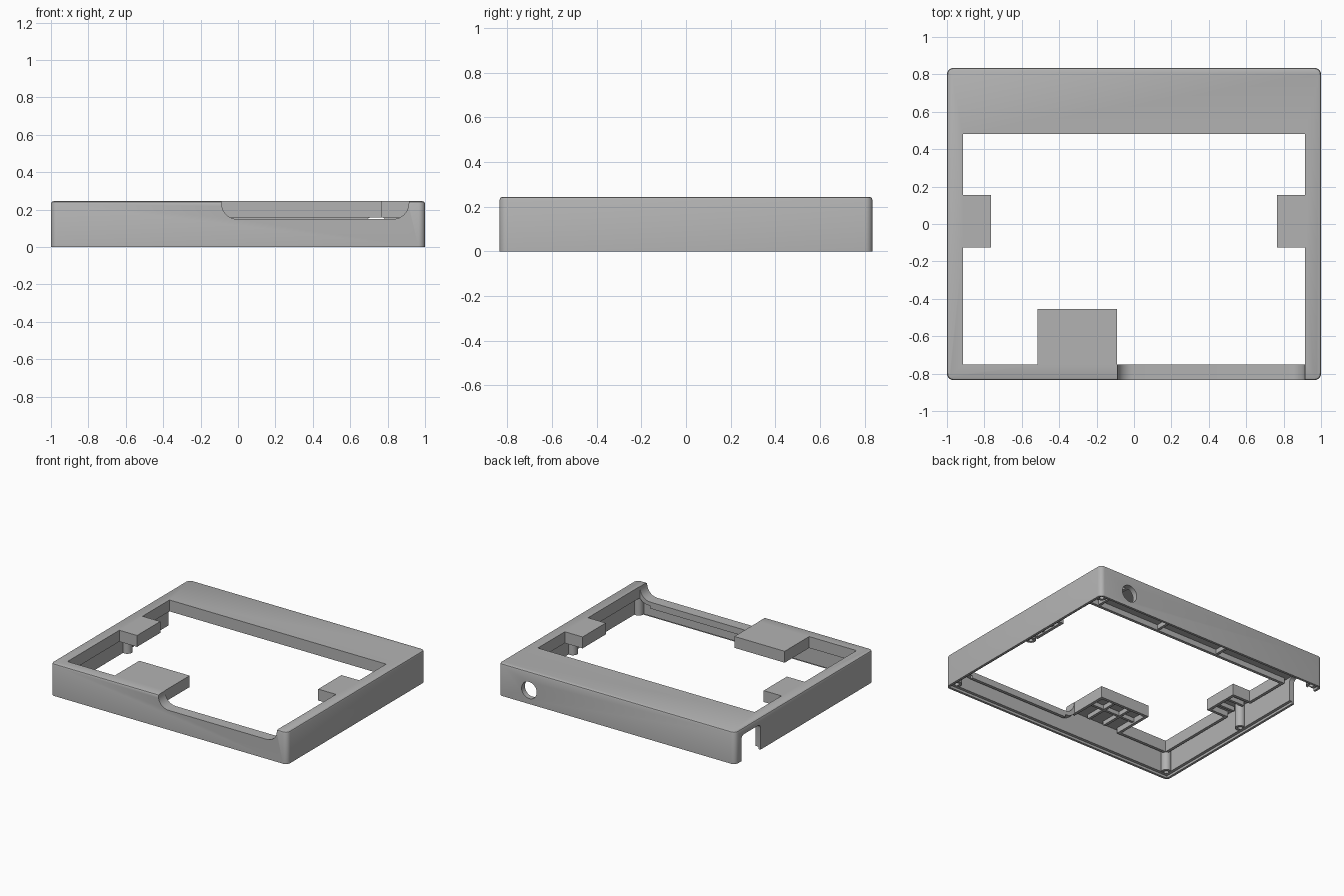
import bpy, bmesh, math
from mathutils import Matrix

if "Cube" in bpy.data.objects:
    bpy.data.objects.remove(bpy.data.objects["Cube"], do_unlink=True)

HX, HY, TOP = 1.0, 0.835, 0.245
WALL, ROOF, LIP_Z, LIP = 0.04, 0.2, 0.158, 0.022

grey = bpy.data.materials.new("plain grey")
grey.use_nodes = True
grey.diffuse_color = (0.45, 0.45, 0.45, 1)
grey.node_tree.nodes["Principled BSDF"].inputs["Base Color"].default_value = (0.45, 0.45, 0.45, 1)


def finish(name, bm):
    bmesh.ops.recalc_face_normals(bm, faces=bm.faces)
    mesh = bpy.data.meshes.new(name)
    bm.to_mesh(mesh)
    bm.free()
    mesh.materials.append(grey)
    ob = bpy.data.objects.new(name, mesh)
    bpy.context.collection.objects.link(ob)
    return ob


def prism(name, points, low, high, axis="z"):
    """Extrude an outline along z, or an x-z outline along y."""
    bm = bmesh.new()
    place = (lambda a, b, c: (a, b, c)) if axis == "z" else (lambda a, b, c: (a, c, b))
    face = bm.faces.new([bm.verts.new(place(a, b, low)) for a, b in points])
    new = bmesh.ops.extrude_face_region(bm, geom=[face])["geom"]
    shift = place(0, 0, high - low)
    bmesh.ops.translate(bm, vec=shift, verts=[v for v in new if isinstance(v, bmesh.types.BMVert)])
    return finish(name, bm)


def box(name, x0, x1, y0, y1, z0, z1):
    return prism(name, [(x0, y0), (x1, y0), (x1, y1), (x0, y1)], z0, z1)


def cylinder(name, x, y, z, radius, depth, lying=False):
    bm = bmesh.new()
    turn = Matrix.Rotation(math.pi / 2 if lying else 0, 4, "X")
    bmesh.ops.create_cone(bm, cap_ends=True, segments=32, radius1=radius, radius2=radius,
                          depth=depth, matrix=Matrix.Translation((x, y, z)) @ turn)
    return finish(name, bm)


def cut(target, tool):
    mod = target.modifiers.new("cut", "BOOLEAN")
    mod.operation, mod.solver, mod.object = "DIFFERENCE", "EXACT", tool
    bpy.context.view_layer.objects.active = target
    bpy.ops.object.modifier_apply(modifier=mod.name)
    bpy.data.objects.remove(tool, do_unlink=True)


def grow(points, d):
    """Offset a counterclockwise right-angled outline outwards."""
    out = []
    for i, (x, y) in enumerate(points):
        px, py = points[i - 1]
        nx, ny = points[(i + 1) % len(points)]
        sx, sy = 0, 0
        for ex, ey in ((x - px, y - py), (nx - x, ny - y)):
            n = math.hypot(ex, ey)
            sx, sy = sx + ey / n, sy - ex / n
        out.append((x + sx * d, y + sy * d))
    return out


def scoop(x0, x1, floor, radius, top):
    """Trough outline with round lower corners."""
    arc = [math.pi / 2 * i / 8 for i in range(9)]
    left = [(x0 + radius - radius * math.cos(a), floor + radius - radius * math.sin(a)) for a in arc]
    right = [(x0 + x1 - x, z) for x, z in reversed(left)]
    return [(x0, top)] + left + right + [(x1, top)]


# Outer shell block with rounded corners and a softened top edge
bm = bmesh.new()
bmesh.ops.create_cube(bm, size=1, matrix=Matrix.Translation((0, 0, TOP / 2))
                      @ Matrix.Diagonal((2 * HX, 2 * HY, TOP, 1)))
bmesh.ops.bevel(bm, geom=[e for e in bm.edges if abs(e.verts[0].co.z - e.verts[1].co.z) > 0.1],
                offset=0.035, segments=5, profile=0.5, affect="EDGES")
bmesh.ops.bevel(bm, geom=[e for e in bm.edges if all(v.co.z > TOP - 0.001 for v in e.verts)],
                offset=0.014, segments=2, profile=0.5, affect="EDGES")
frame = finish("frame_shell", bm)

# Window outline with side tabs and a front tab
window = [(0.915, 0.48), (-0.915, 0.48), (-0.915, 0.155), (-0.765, 0.155),
          (-0.765, -0.125), (-0.915, -0.125), (-0.915, -0.75), (-0.515, -0.75),
          (-0.515, -0.455), (-0.09, -0.455), (-0.09, -0.75), (0.915, -0.75),
          (0.915, -0.125), (0.765, -0.125), (0.765, 0.155), (0.915, 0.155)]

# Hollow underside, minus everything that stays solid inside it
ix, iy = HX - WALL, HY - WALL
hollow = box("hollow", -ix, ix, -iy, iy, -0.1, ROOF)
cut(hollow, prism("window_lip", grow(window, LIP), LIP_Z, 0.4))
cut(hollow, prism("scoop_skin", scoop(-0.115, 0.94, 0.12, 0.1, 0.4), -0.9, -0.74, "y"))
cut(hollow, box("scoop_lip", -0.01, 0.83, -0.773, -0.7, 0.1, 0.15))
for x in (-0.33, 0.2, 0.73):
    cut(hollow, box("back_rib", x - 0.01, x + 0.01, 0.47, 0.9, 0.165, 0.3))
for side in (-1, 1):
    for y in (-0.035, 0.065):
        a, b = sorted((side * 0.75, side * 0.93))
        cut(hollow, box("tab_rib", a, b, y - 0.01, y + 0.01, 0.167, 0.3))
for x in (-0.37, -0.23):
    cut(hollow, box("front_tab_rib", x - 0.01, x + 0.01, -0.76, -0.44, 0.167, 0.3))
cut(hollow, box("front_tab_cross_rib", -0.53, -0.08, -0.61, -0.59, 0.169, 0.3))
posts = [(sx * 0.945, y) for sx in (-1, 1) for y in (-0.78, 0.015, 0.78)]
for x, y in posts:
    cut(hollow, cylinder("screw_post", x, y, 0.165, 0.036, 0.29))

cut(frame, hollow)
cut(frame, prism("window", window, -0.2, 0.5))
cut(frame, box("rim_step", -0.982, 0.982, -HY + 0.018, HY - 0.018, -0.1, 0.018))
for x, y in posts:
    cut(frame, cylinder("screw_hole", x, y, 0.05, 0.016, 0.2))

# Scooped front edge, round back port, and side cable opening
cut(frame, prism("front_scoop", scoop(-0.088, 0.913, 0.149, 0.085, 0.5), -1.1, -0.745, "y"))
cut(frame, cylinder("back_port", 0.74, 0.82, 0.105, 0.064, 0.2, lying=True))
bm = bmesh.new()
bmesh.ops.create_cube(bm, size=1, matrix=Matrix.Translation((-1.02, 0.645, 0.045))
                      @ Matrix.Diagonal((0.16, 0.23, 0.3, 1)))
bmesh.ops.bevel(bm, geom=[e for e in bm.edges if all(v.co.z > 0.1 for v in e.verts)
                          and abs(e.verts[0].co.x - e.verts[1].co.x) > 0.1],
                offset=0.03, segments=4, profile=0.5, affect="EDGES")
cut(frame, finish("side_opening", bm))

# Smooth the rounded surfaces, keep the edges sharp
bpy.ops.object.select_all(action="DESELECT")
frame.select_set(True)
bpy.context.view_layer.objects.active = frame
bpy.ops.object.shade_smooth_by_angle(angle=math.radians(30))
